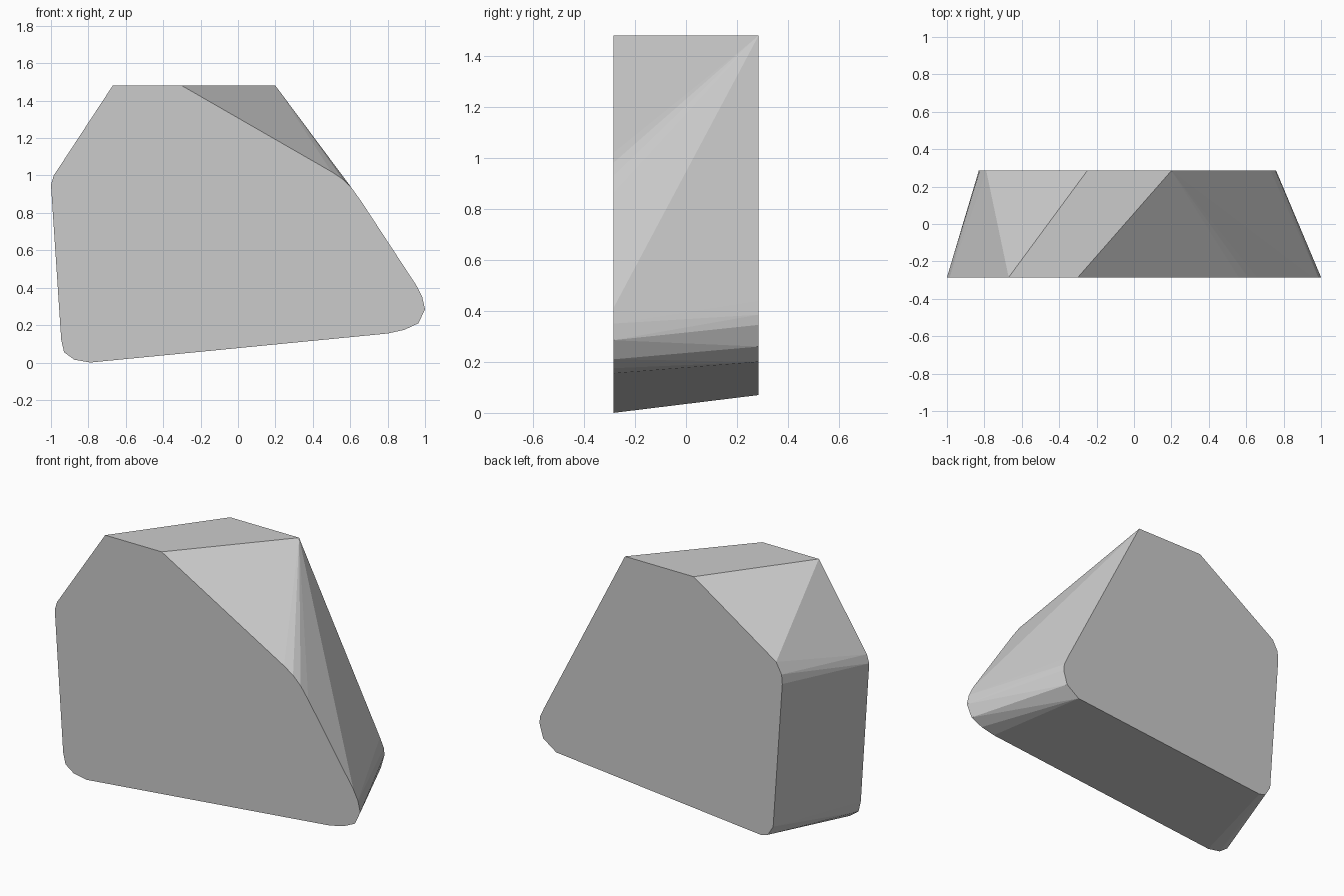
import bpy, bmesh, math

if "Cube" in bpy.data.objects:
    bpy.data.objects.remove(bpy.data.objects["Cube"])

# Outlines (x, z) of the flat front and back faces
front = [(-0.67, 1.48), (-0.30, 1.48), (0.50, 1.02), (0.56, 0.98), (0.61, 0.93),
         (0.66, 0.86), (0.955, 0.41), (0.985, 0.35), (1.0, 0.285), (0.965, 0.21),
         (0.89, 0.175), (0.80, 0.155), (-0.79, 0.0), (-0.875, 0.015),
         (-0.93, 0.055), (-0.945, 0.12), (-1.0, 0.95), (-0.985, 1.0)]
back = [(-0.25, 1.48), (0.20, 1.48), (0.73, 0.44), (0.755, 0.385), (0.76, 0.345),
        (0.735, 0.26), (0.65, 0.20), (-0.69, 0.07), (-0.735, 0.083),
        (-0.77, 0.14), (-0.83, 1.00), (-0.825, 1.055), (-0.79, 1.12)]
half_depth = 0.285

# Tapered boulder block: faceted skin stretched between the two faces
bm = bmesh.new()
for outline, y in ((front, -half_depth), (back, half_depth)):
    for x, z in outline:
        bm.verts.new((x, y, z))
hull = bmesh.ops.convex_hull(bm, input=bm.verts)
bmesh.ops.delete(bm, geom=[v for v in bm.verts if not v.link_faces], context='VERTS')
bmesh.ops.dissolve_limit(bm, angle_limit=math.radians(0.5),
                         verts=bm.verts, edges=bm.edges)
bmesh.ops.recalc_face_normals(bm, faces=bm.faces)

mesh = bpy.data.meshes.new("stone_block")
bm.to_mesh(mesh)
bm.free()
block = bpy.data.objects.new("stone_block", mesh)
bpy.context.collection.objects.link(block)
